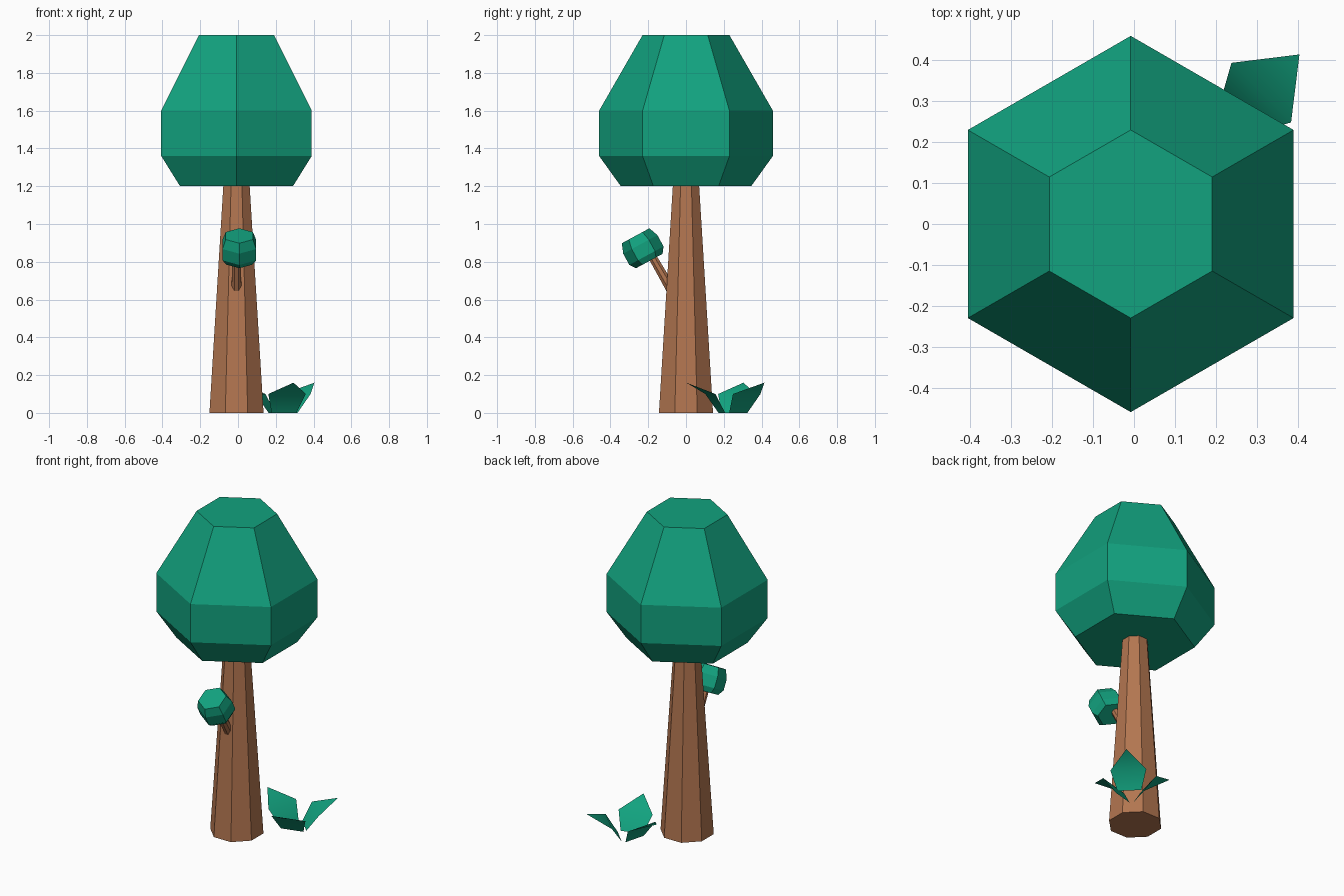
import bpy
from math import sin, cos, tau, radians
from mathutils import Matrix

if "Cube" in bpy.data.objects:
    bpy.data.objects.remove(bpy.data.objects["Cube"])


def material(name, rgb):
    m = bpy.data.materials.new(name)
    m.diffuse_color = (*rgb, 1)
    m.use_nodes = True
    m.node_tree.nodes["Principled BSDF"].inputs["Base Color"].default_value = m.diffuse_color
    return m


GREEN = material("leaf_green", (0.006, 0.36, 0.21))
BROWN = material("bark_brown", (0.45, 0.18, 0.08))


def add_object(name, verts, faces, mat):
    me = bpy.data.meshes.new(name)
    me.from_pydata(verts, [], faces)
    me.materials.append(mat)
    ob = bpy.data.objects.new(name, me)
    bpy.context.collection.objects.link(ob)
    return ob


def lathe(name, profile, sides, start, mat, loc, tilt=0):
    """Closed faceted solid from (radius, height) rings, tilted towards -y."""
    xf = Matrix.Translation(loc) @ Matrix.Rotation(radians(tilt), 4, 'X')
    ring = [radians(start) + tau * i / sides for i in range(sides)]
    verts = [(r * cos(a), r * sin(a), z) for r, z in profile for a in ring]
    faces = [tuple(reversed(range(sides))),
             tuple(range(len(verts) - sides, len(verts)))]
    for k in range(len(profile) - 1):
        for i in range(sides):
            j = (i + 1) % sides
            b = k * sides
            faces.append((b + i, b + j, b + sides + j, b + sides + i))
    ob = add_object(name, verts, faces, mat)
    ob.data.transform(xf)
    return ob


CX = -0.008

# Tapered octagonal trunk and hexagonal crown
lathe("trunk", [(0.155, 0), (0.0755, 1.201)], 8, 22.5, BROWN, (CX, 0, 0))
lathe("crown", [(0.345, 1.2), (0.46, 1.36), (0.46, 1.6), (0.23, 2.0)],
      6, 90, GREEN, (CX, 0, 0))

# Side branch with its small leaf cluster
lathe("branch", [(0.029, 0), (0.023, 0.25)], 8, 22.5, BROWN,
      (CX, -0.066, 0.632), 30)
lathe("branch_foliage",
      [(0.08, -0.075), (0.103, -0.043), (0.103, 0.025), (0.083, 0.077)],
      6, 90, GREEN, (0.007, -0.23, 0.87), 28.5)

# Ground plant: three bent, smooth-shaded leaves
for n, ang in enumerate((45, 165, 285)):
    pts = [(0.052, -0.068, 0), (0.052, 0.068, 0),
           (0.115, 0.103, 0.10), (0.247, 0, 0.16), (0.115, -0.103, 0.10)]
    leaf = add_object(f"ground_leaf_{n + 1}", pts,
                      [(0, 4, 2, 1), (4, 3, 2)], GREEN)
    leaf.data.transform(Matrix.Translation((0.23, 0.24, 0))
                        @ Matrix.Rotation(radians(ang), 4, 'Z'))
    for p in leaf.data.polygons:
        p.use_smooth = True
